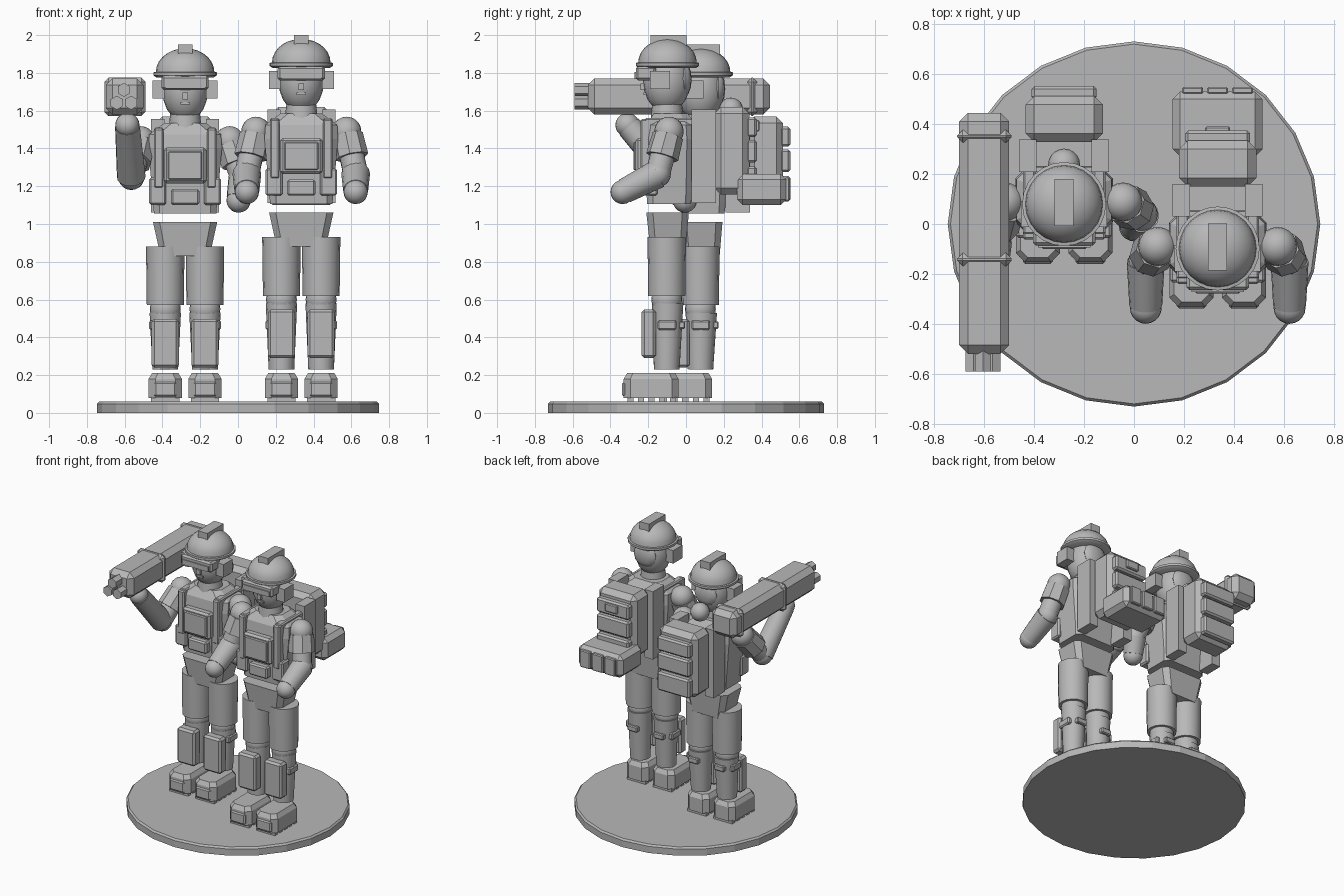
import bpy, bmesh, math
from mathutils import Vector, Matrix

if "Cube" in bpy.data.objects:
    bpy.data.objects.remove(bpy.data.objects["Cube"])

grey = bpy.data.materials.new("plain grey")
grey.diffuse_color = (0.48, 0.48, 0.48, 1)
grey.use_nodes = True
grey.node_tree.nodes["Principled BSDF"].inputs["Base Color"].default_value = grey.diffuse_color
origin = Vector((0, 0, 0))   # placement of the figure being built


def finish(name, bm, smooth=False):
    bmesh.ops.recalc_face_normals(bm, faces=bm.faces[:])
    me = bpy.data.meshes.new(name)
    bm.to_mesh(me)
    bm.free()
    me.materials.append(grey)
    ob = bpy.data.objects.new(name, me)
    bpy.context.collection.objects.link(ob)
    ob.location = origin
    if smooth:
        bpy.context.view_layer.objects.active = ob
        ob.select_set(True)
        bpy.ops.object.shade_smooth_by_angle(angle=math.radians(40))
        ob.select_set(False)
    return ob


def box(name, x, y, z, bevel=0.0):
    """Box from (min, max) pairs with chamfered edges."""
    bm = bmesh.new()
    bmesh.ops.create_cube(bm, size=1)
    for v in bm.verts:
        v.co = [(a + b) / 2 + c * (b - a) for (a, b), c in zip((x, y, z), v.co)]
    if bevel:
        bmesh.ops.bevel(bm, geom=bm.edges[:], offset=bevel, segments=1,
                        affect='EDGES', profile=0.5)
    return finish(name, bm)


def ball(name, c, r, seg=20):
    bm = bmesh.new()
    r = r if isinstance(r, tuple) else (r, r, r)
    bmesh.ops.create_uvsphere(bm, u_segments=seg, v_segments=seg // 2, radius=1)
    for v in bm.verts:
        v.co = Vector((v.co.x * r[0], v.co.y * r[1], v.co.z * r[2])) + Vector(c)
    return finish(name, bm, True)


def tube(name, a, b, r1, r2, seg=16, smooth=True):
    """Tapered cylinder between two points."""
    bm = bmesh.new()
    a, b = Vector(a), Vector(b)
    d = b - a
    m = Matrix.Translation((a + b) / 2) @ d.to_track_quat('Z', 'Y').to_matrix().to_4x4()
    bmesh.ops.create_cone(bm, cap_ends=True, segments=seg, radius1=r1, radius2=r2,
                          depth=d.length, matrix=m)
    return finish(name, bm, smooth)


def loft(name, rings, cx=0):
    """Stack of chamfered rectangles: (z, half width, y front, y back, chamfer)."""
    bm = bmesh.new()
    rows = []
    for z, w, f, k, c in rings:
        half = [(w - c, f), (w, f + c), (w, k - c), (w - c, k)]
        pts = half + [(-x, y) for x, y in reversed(half)]
        rows.append([bm.verts.new((cx + x, y, z)) for x, y in pts])
    for lo, hi in zip(rows, rows[1:]):
        for i in range(8):
            j = (i + 1) % 8
            bm.faces.new((lo[i], lo[j], hi[j], hi[i]))
    bm.faces.new(rows[0])
    bm.faces.new(rows[-1])
    return finish(name, bm)


def dome(name, profile, cy, seg=24):
    """Turned profile of (radius, z) pairs around a vertical axis."""
    bm = bmesh.new()
    vs = [bm.verts.new((r, cy, z)) for r, z in profile]
    es = [bm.edges.new(p) for p in zip(vs, vs[1:])]
    bmesh.ops.spin(bm, geom=vs + es, cent=(0, cy, 0), axis=(0, 0, 1),
                   angle=math.tau, steps=seg)
    bmesh.ops.remove_doubles(bm, verts=bm.verts[:], dist=1e-4)
    return finish(name, bm, True)


def arm(p, shoulder, elbow, hand):
    s, e, h = Vector(shoulder), Vector(elbow), Vector(hand)
    ball(p + "shoulder", s, 0.078)
    tube(p + "upper_arm", s, e, 0.066, 0.066)
    tube(p + "sleeve", s + (e - s) * 0.1, s + (e - s) * 0.6, 0.083, 0.088, 8, False)
    ball(p + "elbow", e, 0.07)
    tube(p + "forearm", e, h, 0.076, 0.066)
    ball(p + "hand", h + (h - e).normalized() * 0.012, 0.064)


def leg(p, x, lift):
    tube(p + "thigh", (x, -0.012, 0.57 + lift), (x, -0.012, 0.88 + lift), 0.098, 0.102)
    ball(p + "knee", (x, -0.012, 0.55 + lift), 0.082)
    tube(p + "shin", (x, -0.012, 0.23), (x, -0.007, 0.53 + lift), 0.068, 0.083)
    box(p + "shin_guard", (x - 0.072, x + 0.072), (-0.145, -0.07),
        (0.24 + lift, 0.497 + lift), 0.014)
    side = math.copysign(1, x)
    box(p + "shin_buckle", (x + side * 0.065 - 0.02, x + side * 0.065 + 0.02),
        (-0.06, 0.04), (0.44, 0.49), 0.008)
    box(p + "calf_strap", (x - 0.04, x + 0.04), (0.05, 0.085), (0.445, 0.485), 0.006)
    # boot with treads
    loft(p + "boot", [(0.08, 0.088, -0.24, 0.05, 0.035), (0.18, 0.088, -0.24, 0.05, 0.035),
                      (0.21, 0.07, -0.222, 0.032, 0.03)], x)
    box(p + "toe_cap", (x - 0.06, x + 0.06), (-0.248, -0.18), (0.085, 0.165), 0.01)
    for i in range(5):
        y = -0.22 + i * 0.056
        box(p + "tread", (x - 0.075, x + 0.075), (y, y + 0.032), (0.058, 0.085))


def soldier(p, x, y, lift):
    global origin
    # legs stand on the base, everything above is lifted
    origin = Vector((x, y, 0))
    for n, s in (("right_", -1), ("left_", 1)):
        leg(p + n, s * 0.105, lift)
    origin = Vector((x, y, lift))
    loft(p + "pelvis", [(0.83, 0.13, -0.10, 0.09, 0.03), (1.01, 0.17, -0.12, 0.105, 0.035)])
    loft(p + "torso", [(1.055, 0.165, -0.115, 0.115, 0.03), (1.12, 0.17, -0.12, 0.125, 0.035),
                       (1.40, 0.195, -0.13, 0.145, 0.05), (1.475, 0.19, -0.12, 0.14, 0.05),
                       (1.535, 0.11, -0.08, 0.10, 0.04)])
    box(p + "chest_plate", (-0.112, 0.112), (-0.178, -0.11), (1.215, 1.405), 0.014)
    box(p + "chest_pocket", (-0.09, 0.09), (-0.188, -0.17), (1.235, 1.385), 0.006)
    box(p + "belt_pouch", (-0.075, 0.075), (-0.165, -0.1), (1.10, 1.185), 0.01)
    for s in (-1, 1):
        def span(a, b): return tuple(sorted((s * a, s * b)))
        box(p + "shoulder_strap", span(0.115, 0.165), (-0.15, -0.09), (1.19, 1.505), 0.008)
        box(p + "strap_top", span(0.115, 0.165), (-0.13, 0.17), (1.47, 1.51), 0.008)
        box(p + "side_pouch", span(0.10, 0.19), (-0.145, -0.06), (1.10, 1.245), 0.01)
        box(p + "pack_rail", span(0.11, 0.18), (0.12, 0.25), (1.06, 1.555))
        box(p + "ear_cup", span(0.11, 0.172), (-0.10, 0.005), (1.665, 1.76))
    # head
    tube(p + "neck", (0, -0.01, 1.48), (0, -0.01, 1.62), 0.09, 0.075)
    ball(p + "head", (0, -0.012, 1.705), (0.12, 0.125, 0.165))
    ball(p + "neck_guard", (0, 0.085, 1.715), (0.09, 0.035, 0.088), 12)
    box(p + "nose", (-0.015, 0.015), (-0.15, -0.12), (1.66, 1.695))
    box(p + "mouth", (-0.025, 0.025), (-0.134, -0.11), (1.632, 1.645))
    box(p + "goggles", (-0.125, 0.125), (-0.175, -0.07), (1.71, 1.785), 0.012)
    box(p + "lens", (-0.105, 0.105), (-0.182, -0.17), (1.718, 1.755))
    curve = [(0.155 * math.cos(t), 1.805 + 0.125 * math.sin(t))
             for t in [i * math.pi / 14 for i in range(7)]] + [(0, 1.93)]
    dome(p + "helmet", [(0, 1.775), (0.15, 1.775), (0.168, 1.787), (0.168, 1.803)] + curve, -0.008)
    box(p + "helmet_mount", (-0.038, 0.038), (-0.097, 0.092), (1.89, 1.95))
    # backpack
    box(p + "backpack", (-0.155, 0.155), (0.24, 0.425), (1.105, 1.57), 0.035)
    for z0, z1 in ((1.12, 1.255), (1.275, 1.395), (1.41, 1.515)):
        box(p + "pack_panel", (-0.13, 0.13), (0.41, 0.465), (z0, z1), 0.012)


# base disc, slightly oval
base = tube("base", (0, 0, 0), (0, 0, 0.048), 0.746, 0.746, 24, False)
rim = tube("base_top", (0, 0, 0.048), (0, 0, 0.06), 0.746, 0.735, 24, False)
for ob in (base, rim):
    for v in ob.data.vertices:
        a, r = math.atan2(v.co.y, v.co.x), math.hypot(v.co.x, v.co.y)
        a = round(a / (math.pi / 12)) * math.pi / 12
        v.co.x, v.co.y = r * math.cos(a), r * math.sin(a) * 0.98

# soldier carrying the launcher
soldier("gunner_", -0.28, 0.088, 0)
arm("gunner_left_", (0.236, 0, 1.44), (0.305, -0.05, 1.24), (0.285, -0.09, 1.135))
arm("gunner_right_", (-0.236, 0, 1.44), (-0.285, -0.16, 1.25), (-0.305, -0.39, 1.515))
ball("gunner_hood_roll", (0, 0.15, 1.605), 0.064)

# soldier with the large pack
soldier("scout_", 0.335, -0.09, 0.05)
for n, s in (("scout_right_", -1), ("scout_left_", 1)):
    arm(n, (s * 0.24, 0, 1.44), (s * 0.288, -0.06, 1.215), (s * 0.288, -0.235, 1.125))
box("scout_lower_pouch", (-0.18, 0.18), (0.36, 0.62), (1.05, 1.215), 0.03)
for i in (-1, 0, 1):
    box("scout_pouch_plate", (i * 0.1 - 0.042, i * 0.1 + 0.042), (0.61, 0.638), (1.07, 1.195), 0.006)
box("scout_pack_buckle", (-0.05, 0.05), (0.43, 0.48), (1.44, 1.50), 0.006)

# launcher on the shoulder
origin = Vector((0, 0, 0))
box("launcher_body", (-0.70, -0.50), (-0.52, 0.445), (1.58, 1.77), 0.035)
for y0, y1 in ((-0.168, -0.116), (0.326, 0.376)):
    box("launcher_band", (-0.708, -0.49), (y0, y1), (1.572, 1.775), 0.022)
for x, z in ((-0.604, 1.71), (-0.642, 1.642), (-0.566, 1.642)):
    tube("launcher_barrel", (x, -0.59, z), (x, -0.48, z), 0.037, 0.037, 6, False)
